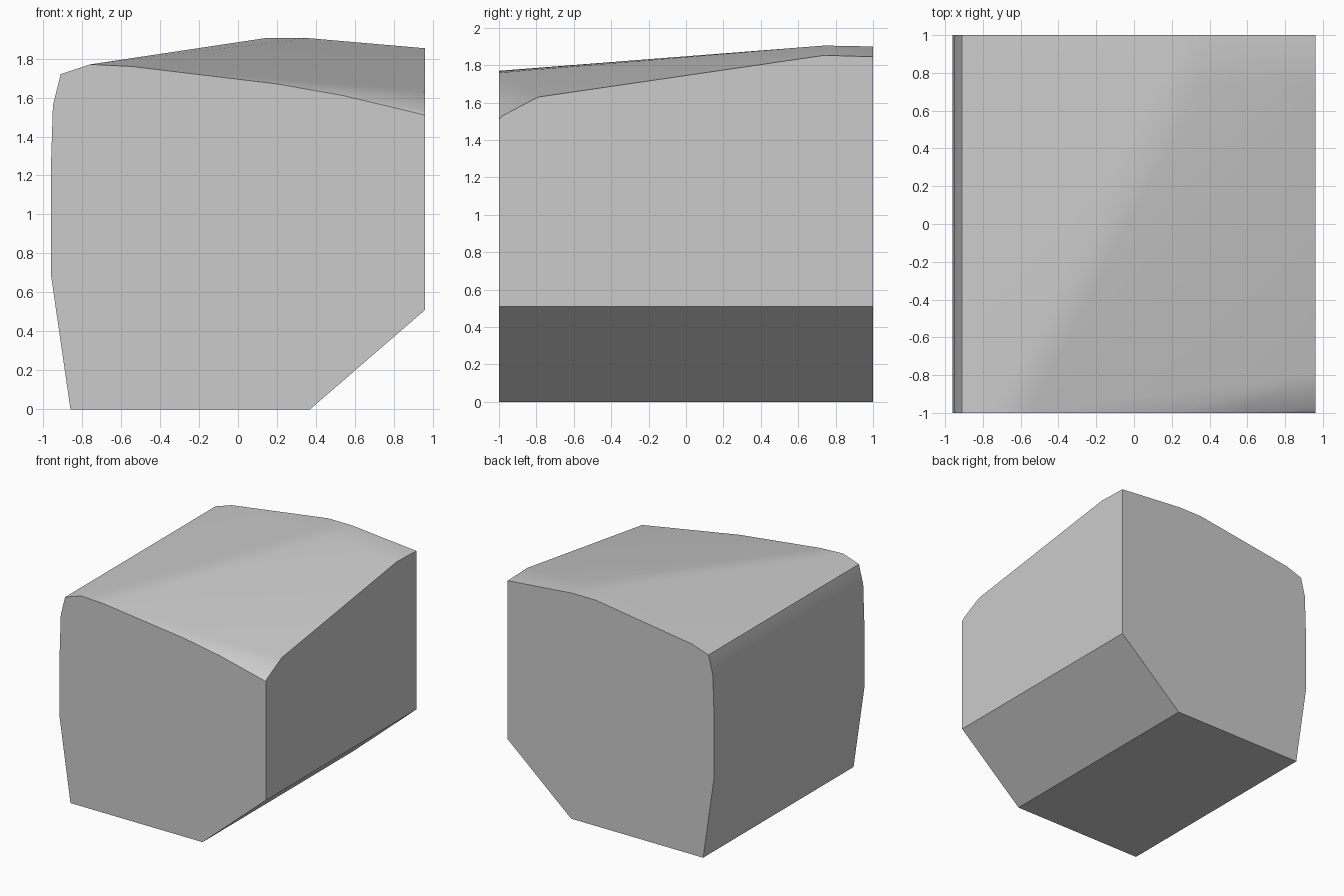
import bpy
import bmesh
import math

default_cube = bpy.data.objects.get("Cube")
if default_cube:
    bpy.data.objects.remove(default_cube, do_unlink=True)


def make_material(name, colour):
    material = bpy.data.materials.new(name)
    material.use_nodes = True
    material.diffuse_color = colour
    shader = next(n for n in material.node_tree.nodes if n.type == 'BSDF_PRINCIPLED')
    shader.inputs["Base Color"].default_value = colour
    return material


FRONT, BACK = -1.0, 1.0
RIGHT_EDGE = 0.96

# Outline shared by both flat ends: base, sloped underside and bulging side
shared_outline = [
    (0.37, 0), (RIGHT_EDGE, 0.51), (-0.86, 0), (-0.96, 0.69),
    (-0.96, 1.25), (-0.95, 1.56), (-0.91, 1.72), (-0.76, 1.77),
]
# Top edge of each end
front_top = [(-0.55, 1.76), (0.2, 1.67), (0.54, 1.61), (RIGHT_EDGE, 1.51)]
back_top = [(0.14, 1.9), (0.36, 1.9), (RIGHT_EDGE, 1.845)]

points = [(x, FRONT, z) for x, z in shared_outline + front_top]
points += [(x, BACK, z) for x, z in shared_outline + back_top]

# Worn corners where the sloping top meets the straight side
points += [(RIGHT_EDGE, y, z) for y, z in [(-0.98, 1.53), (-0.79, 1.63), (0.74, 1.853)]]
# Upper end of the diagonal ridge
points += [(x, 0.74, 1.905) for x in (0.14, 0.36)]

# Wrap the faceted solid around its corners and merge the flat faces
bm = bmesh.new()
for point in points:
    bm.verts.new(point)
bmesh.ops.convex_hull(bm, input=bm.verts[:])
loose = [v for v in bm.verts if not v.link_faces]
bmesh.ops.delete(bm, geom=loose, context='VERTS')
bmesh.ops.dissolve_limit(bm, angle_limit=math.radians(0.5),
                         verts=bm.verts[:], edges=bm.edges[:])
bmesh.ops.recalc_face_normals(bm, faces=bm.faces[:])

mesh = bpy.data.meshes.new("stone_block")
bm.to_mesh(mesh)
bm.free()
block = bpy.data.objects.new("stone_block", mesh)
bpy.context.collection.objects.link(block)
mesh.materials.append(make_material("plain_grey", (0.6, 0.6, 0.6, 1)))

# Soft top and side, crisp ends and underside
bpy.ops.object.select_all(action='DESELECT')
block.select_set(True)
bpy.context.view_layer.objects.active = block
bpy.ops.object.shade_smooth_by_angle(angle=math.radians(30))
weighted = block.modifiers.new("even_shading", 'WEIGHTED_NORMAL')
weighted.keep_sharp = True
